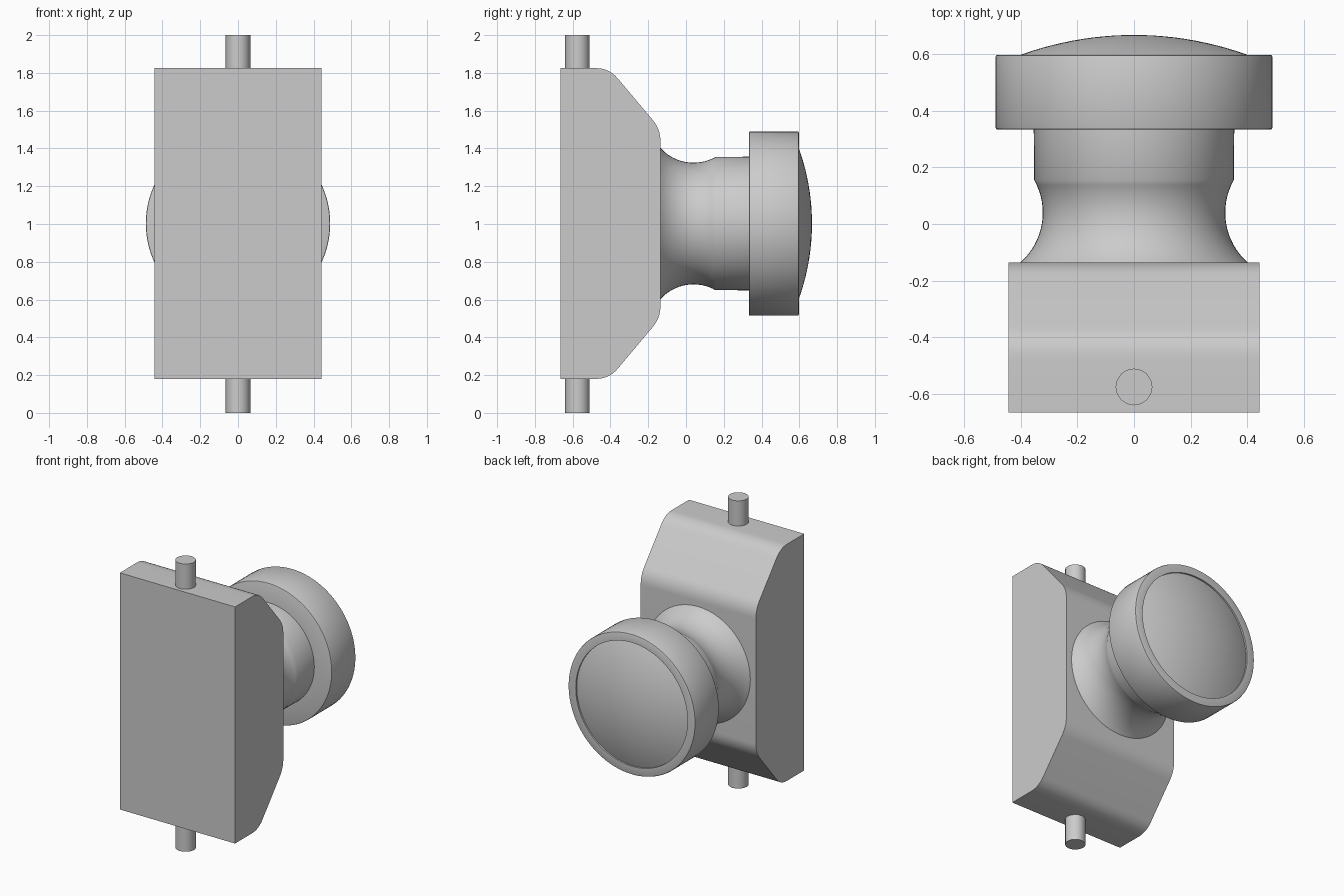
import bpy, bmesh, math
from mathutils import Vector

cube = bpy.data.objects.get("Cube")
if cube:
    bpy.data.objects.remove(cube, do_unlink=True)

MID = 1.0025  # height of the knob axis

metal = bpy.data.materials.new("grey_metal")
metal.use_nodes = True
grey = (0.6, 0.6, 0.6, 1)
metal.diffuse_color = grey
metal.node_tree.nodes["Principled BSDF"].inputs["Base Color"].default_value = grey


def finish(name, bm):
    bmesh.ops.recalc_face_normals(bm, faces=bm.faces)
    mesh = bpy.data.meshes.new(name)
    bm.to_mesh(mesh)
    bm.free()
    mesh.materials.append(metal)
    obj = bpy.data.objects.new(name, mesh)
    bpy.context.collection.objects.link(obj)
    bpy.ops.object.select_all(action="DESELECT")
    obj.select_set(True)
    bpy.context.view_layer.objects.active = obj
    bpy.ops.object.shade_smooth_by_angle(angle=math.radians(30))
    return obj


def lathe(name, profile, steps=64):
    """Spin (radius, y) points around the knob axis."""
    bm = bmesh.new()
    verts = [bm.verts.new((r, y, MID)) for r, y in profile]
    edges = [bm.edges.new(pair) for pair in zip(verts, verts[1:])]
    bmesh.ops.spin(bm, geom=verts + edges, cent=(0, 0, MID), axis=(0, 1, 0),
                   angle=math.tau, steps=steps)
    bmesh.ops.remove_doubles(bm, verts=bm.verts, dist=0.0001)
    return finish(name, bm)


def rounded(before, corner, after, reach, steps=8):
    """Points of a smooth bend replacing a corner."""
    c = Vector(corner)
    a = c + (Vector(before) - c).normalized() * reach
    b = c + (Vector(after) - c).normalized() * reach
    return [a.lerp(c, t).lerp(c.lerp(b, t), t)
            for t in (i / steps for i in range(steps + 1))]


# Backing block: mirrored (y, height from middle) side profile, extruded in x
front, shoulder, face = (-0.665, 0.8225), (-0.407, 0.8225), (-0.135, 0.4995)
half = [Vector(front)]
half += rounded(front, shoulder, face, 0.07)
half += rounded(shoulder, face, (-0.135, 0), 0.065)
outline = [(y, h) for y, h in half] + [(y, -h) for y, h in reversed(half)]
bm = bmesh.new()
side = bm.faces.new([bm.verts.new((-0.443, y, MID + h)) for y, h in outline])
grown = bmesh.ops.extrude_face_region(bm, geom=[side])
bmesh.ops.translate(bm, vec=(0.886, 0, 0),
                    verts=[v for v in grown["geom"] if isinstance(v, bmesh.types.BMVert)])
finish("backing_block", bm)

# Pivot pins at the top and bottom
for name, z in (("top_pin", 1.9), ("bottom_pin", 0.1)):
    bm = bmesh.new()
    bmesh.ops.create_cone(bm, cap_ends=True, segments=16, radius1=0.065,
                          radius2=0.065, depth=0.2)
    bmesh.ops.translate(bm, vec=(0, -0.575, z), verts=bm.verts)
    finish(name, bm)

# Neck: concave arc running into a straight collar
R = 0.235
neck = []
for i in range(17):
    a = -0.84 + (0.84 + 0.511) * i / 16
    neck.append((0.322 + R - R * math.cos(a), 0.04 + R * math.sin(a)))
neck.append((0.354, 0.345))
lathe("knob_neck", neck)

# Knob rim with softened edges
lathe("knob_rim", [(0.3, 0.333), (0.481, 0.333), (0.486, 0.335), (0.488, 0.34),
                   (0.488, 0.59), (0.486, 0.595), (0.481, 0.597),
                   (0.43, 0.597), (0.43, 0.58)], 96)

# Domed end cap set inside the rim
D = 1.178
dome = []
for i in range(13):
    r = 0.43 * i / 12
    dome.append((r, 0.667 - D + math.sqrt(D * D - r * r)))
lathe("knob_dome", dome, 96)
